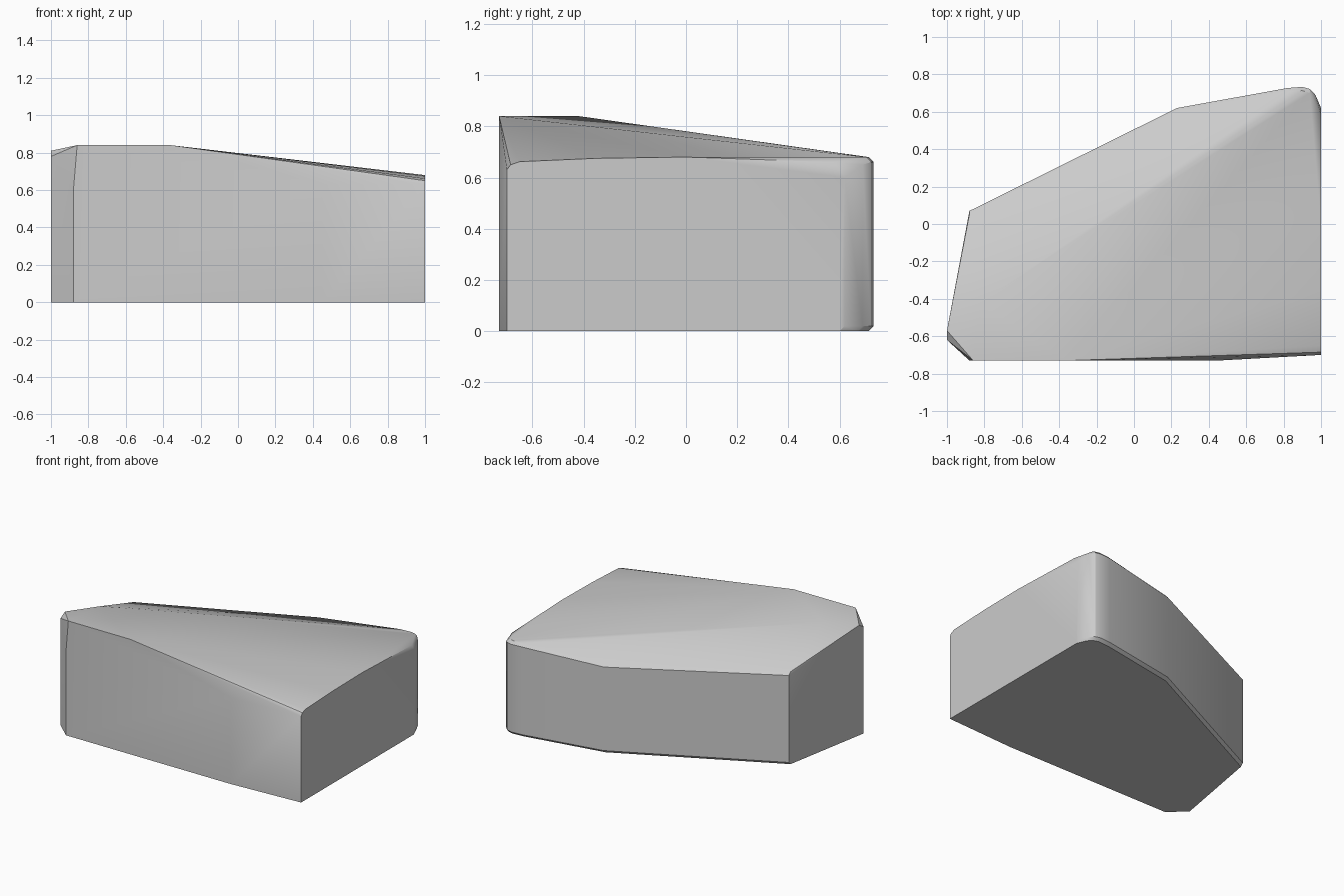
import bpy
import bmesh
import math

default_cube = bpy.data.objects.get("Cube")
if default_cube:
    bpy.data.objects.remove(default_cube, do_unlink=True)


def make_material(name, linear_value):
    material = bpy.data.materials.new(name)
    color = (linear_value, linear_value, linear_value, 1)
    material.use_nodes = True
    material.diffuse_color = color
    material.node_tree.nodes["Principled BSDF"].inputs["Base Color"].default_value = color
    return material


def make_convex_block(name, points, material):
    """Wrap a convex skin around the points and merge its flat areas."""
    mesh = bpy.data.meshes.new(name)
    bm = bmesh.new()
    for point in points:
        bm.verts.new(point)
    bmesh.ops.remove_doubles(bm, verts=bm.verts[:], dist=0.001)
    hull = bmesh.ops.convex_hull(bm, input=bm.verts[:], use_existing_faces=False)
    unused = {item for item in hull["geom_interior"] + hull["geom_unused"]
              if isinstance(item, bmesh.types.BMVert)}
    bmesh.ops.delete(bm, geom=list(unused), context="VERTS")
    bmesh.ops.dissolve_limit(bm, angle_limit=math.radians(0.5),
                             verts=bm.verts[:], edges=bm.edges[:])
    bmesh.ops.recalc_face_normals(bm, faces=bm.faces[:])
    bm.to_mesh(mesh)
    bm.free()
    block = bpy.data.objects.new(name, mesh)
    bpy.context.collection.objects.link(block)
    mesh.materials.append(material)
    return block


# Front and right walls: x, y, wall height
front_walls = [(-1, -.62, .78), (-.88, -.73, .6), (.45, -.73, .63), (1, -.7, .63)]

# Back walls with the rounded corner: x, y, wall height
back_walls = [(1, .62, .6), (.97, .69, .65), (.94, .722, .66), (.9, .733, .66),
              (.82, .727, .66), (.23, .62, .63), (-.88, .07, .655)]

# Raised front crest and the crowned right edge
crest = [(-1, -.57, .81), (-.86, -.73, .84), (-.36, -.73, .84), (-.82, -.42, .84)]
crown = [(1, -.685, .65), (1, -.65, .662), (1, -.35, .675), (1, 0, .68), (1, .58, .66)]

points = crest + crown
for x, y, height in front_walls:
    points += [(x, y, 0), (x, y, height)]

# Back walls get a small bevel along the bottom and the top rim
bevel = .02
for x, y, height in back_walls:
    points += [(x, y - bevel, 0), (x, y, bevel), (x, y, height)]
    if x < .95:
        points.append((x, y - bevel, height + bevel))

gray = make_material("plain gray", .6)
block = make_convex_block("sloped_block", points, gray)

# Soft shading on the crowned top, crisp edges at the walls
bpy.ops.object.select_all(action="DESELECT")
block.select_set(True)
bpy.context.view_layer.objects.active = block
bpy.ops.object.shade_smooth_by_angle(angle=math.radians(30))
